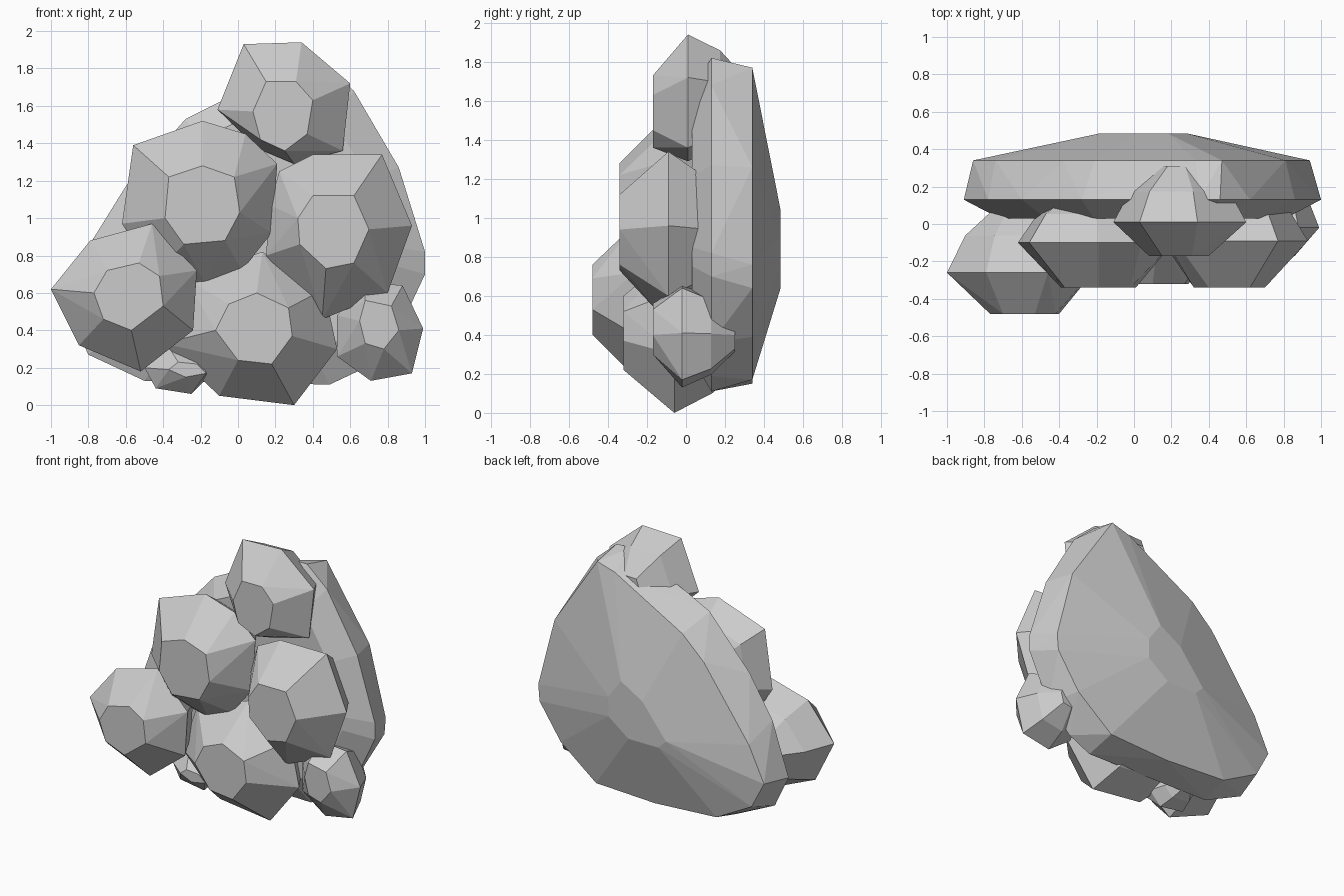
import bpy, bmesh

stone = bpy.data.materials.new("grey stone")
stone.diffuse_color = (0.6, 0.6, 0.6, 1)


def ring(pts, y, scale=1.0):
    """Place an (x, z) outline at depth y, scaled about its middle."""
    cx = (min(p[0] for p in pts) + max(p[0] for p in pts)) / 2
    cz = (min(p[1] for p in pts) + max(p[1] for p in pts)) / 2
    return [(cx + (x - cx) * scale, y, cz + (z - cz) * scale) for x, z in pts]


def hull(name, points):
    """Faceted solid wrapped around the given points."""
    bm = bmesh.new()
    for p in points:
        bm.verts.new(p)
    res = bmesh.ops.convex_hull(bm, input=bm.verts[:])
    junk = {v for v in res["geom_interior"] + res["geom_unused"]
            if isinstance(v, bmesh.types.BMVert)}
    bmesh.ops.delete(bm, geom=list(junk), context='VERTS')
    bmesh.ops.dissolve_limit(bm, angle_limit=0.06, verts=bm.verts[:], edges=bm.edges[:])
    bmesh.ops.recalc_face_normals(bm, faces=bm.faces[:])
    me = bpy.data.meshes.new(name)
    bm.to_mesh(me)
    bm.free()
    me.materials.append(stone)
    ob = bpy.data.objects.new(name, me)
    bpy.context.collection.objects.link(ob)
    return ob


def boulder(name, front, waist, back, outline, face):
    """Flat front facet, widest waist ring, rounded back."""
    d = back - waist
    hull(name, ring(face, front) + ring(outline, waist)
         + ring(outline, waist + d * 0.55, 0.75) + ring(outline, back, 0.3))


# Backing slab: front bevel, wide rim, shallow dome with a small cap
rim = [(0.46, 1.82), (0.62, 1.68), (0.86, 1.27), (1.0, 0.82), (1.0, 0.70),
       (0.84, 0.36), (0.66, 0.19), (0.49, 0.11), (0.0, 0.11), (-0.5, 0.13),
       (-0.8, 0.27), (-0.91, 0.5), (-0.78, 0.88), (-0.6, 1.17), (-0.28, 1.53),
       (-0.1, 1.62), (0.35, 1.82)]
back_rim = [(0.47, 1.77), (0.81, 1.26), (0.94, 0.76), (0.93, 0.64), (0.76, 0.39),
            (0.48, 0.17), (0.01, 0.15), (-0.48, 0.18), (-0.76, 0.33), (-0.86, 0.52),
            (-0.74, 0.77), (-0.38, 1.27), (-0.21, 1.43), (0.33, 1.73)]
cap = [(0.18, 1.04), (0.01, 0.94), (-0.18, 0.70), (-0.12, 0.64), (0.12, 0.64),
       (0.28, 0.76), (0.28, 0.9)]
hull("back_slab", ring(rim, 0.03, 0.8) + ring(rim, 0.13)
     + ring(back_rim, 0.34) + ring(cap, 0.485))

# Boulders on the front
boulder("top_boulder", -0.17, 0.01, 0.31,
        [(0.03, 1.93), (0.34, 1.94), (0.60, 1.72), (0.56, 1.36), (0.30, 1.29),
         (0.11, 1.37), (-0.11, 1.58)],
        [(0.15, 1.73), (0.31, 1.73), (0.40, 1.63), (0.37, 1.45), (0.25, 1.36),
         (0.12, 1.42), (0.08, 1.57)])
boulder("middle_left_boulder", -0.34, -0.10, 0.18,
        [(-0.56, 1.39), (-0.19, 1.52), (0.04, 1.45), (0.21, 1.29), (0.18, 0.92),
         (0.02, 0.72), (-0.17, 0.64), (-0.45, 0.70), (-0.62, 0.97)],
        [(-0.37, 1.22), (-0.19, 1.28), (-0.02, 1.22), (0.01, 1.03), (-0.07, 0.88),
         (-0.29, 0.86), (-0.39, 1.0)])
boulder("middle_right_boulder", -0.34, -0.09, 0.2,
        [(0.22, 1.25), (0.40, 1.34), (0.77, 1.34), (0.93, 0.96), (0.80, 0.60),
         (0.45, 0.46), (0.15, 0.80), (0.17, 1.07)],
        [(0.40, 1.12), (0.62, 1.12), (0.70, 0.94), (0.62, 0.76), (0.47, 0.73),
         (0.33, 0.86), (0.32, 1.0)])
boulder("left_boulder", -0.48, -0.26, 0.1,
        [(-1.0, 0.62), (-0.79, 0.88), (-0.46, 0.97), (-0.22, 0.72), (-0.24, 0.40),
         (-0.52, 0.18), (-0.85, 0.32)],
        [(-0.70, 0.72), (-0.53, 0.76), (-0.42, 0.69), (-0.40, 0.53), (-0.57, 0.40),
         (-0.72, 0.46), (-0.77, 0.60)])
boulder("bottom_boulder", -0.32, -0.06, 0.3,
        [(0.13, 0.82), (-0.28, 0.68), (-0.40, 0.33), (-0.10, 0.05), (0.30, 0.0),
         (0.53, 0.30), (0.46, 0.62)],
        [(0.10, 0.60), (0.27, 0.52), (0.29, 0.37), (0.18, 0.22), (0.0, 0.24),
         (-0.12, 0.40), (-0.05, 0.54)])
boulder("small_right_boulder", -0.17, -0.02, 0.25,
        [(0.67, 0.66), (0.88, 0.64), (0.99, 0.41), (0.93, 0.17), (0.71, 0.13),
         (0.53, 0.26), (0.53, 0.48)],
        [(0.68, 0.56), (0.82, 0.53), (0.86, 0.40), (0.78, 0.30), (0.68, 0.33),
         (0.65, 0.45)])
boulder("tiny_bottom_boulder", -0.13, -0.03, 0.15,
        [(-0.37, 0.31), (-0.20, 0.28), (-0.16, 0.15), (-0.25, 0.06), (-0.44, 0.09),
         (-0.50, 0.20)],
        [(-0.32, 0.23), (-0.22, 0.22), (-0.17, 0.17), (-0.28, 0.15), (-0.37, 0.19)])
